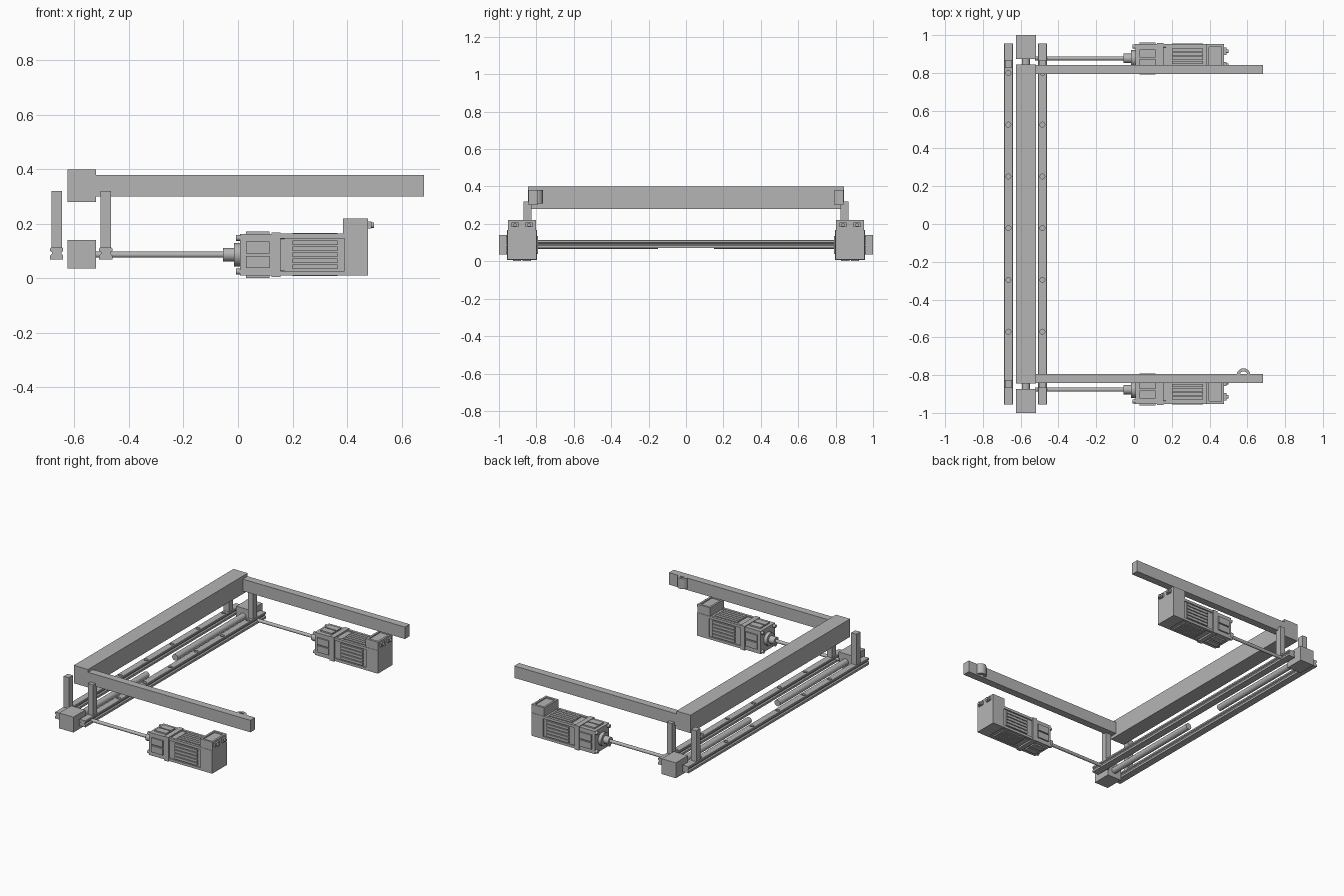
import bpy, bmesh, math
from mathutils import Matrix

cube = bpy.data.objects.get("Cube")
if cube:
    bpy.data.objects.remove(cube, do_unlink=True)

steel = bpy.data.materials.new("steel grey")
steel.use_nodes = True
steel.diffuse_color = (0.46, 0.46, 0.46, 1)
steel.node_tree.nodes["Principled BSDF"].inputs["Base Color"].default_value = (0.46, 0.46, 0.46, 1)


def finish(name, bm, smooth=False):
    bmesh.ops.recalc_face_normals(bm, faces=bm.faces)
    mesh = bpy.data.meshes.new(name)
    bm.to_mesh(mesh)
    bm.free()
    mesh.materials.append(steel)
    ob = bpy.data.objects.new(name, mesh)
    bpy.context.scene.collection.objects.link(ob)
    if smooth:
        bpy.ops.object.select_all(action='DESELECT')
        ob.select_set(True)
        bpy.context.view_layer.objects.active = ob
        bpy.ops.object.shade_smooth_by_angle(angle=math.radians(35))
    return ob


def add_box(bm, x, y, z):
    """Box from (min, max) ranges."""
    m = Matrix.Translation([(a + b) / 2 for a, b in (x, y, z)])
    m = m @ Matrix.Diagonal([b - a for a, b in (x, y, z)] + [1])
    bmesh.ops.create_cube(bm, size=1, matrix=m)


def box(name, x, y, z):
    bm = bmesh.new()
    add_box(bm, x, y, z)
    return finish(name, bm)


def add_cyl(bm, axis, r, centre, length, sides=32):
    turn = {'x': Matrix.Rotation(math.pi / 2, 4, 'Y'),
            'y': Matrix.Rotation(math.pi / 2, 4, 'X'), 'z': Matrix()}[axis]
    bmesh.ops.create_cone(bm, cap_ends=True, segments=sides, radius1=r, radius2=r,
                          depth=length, matrix=Matrix.Translation(centre) @ turn)


def cyl(name, axis, r, centre, length):
    bm = bmesh.new()
    add_cyl(bm, axis, r, centre, length)
    return finish(name, bm, True)


def extrude(name, points, direction, smooth=False):
    bm = bmesh.new()
    face = bm.faces.new([bm.verts.new(p) for p in points])
    new = bmesh.ops.extrude_face_region(bm, geom=[face])["geom"]
    bmesh.ops.translate(bm, vec=direction,
                        verts=[v for v in new if isinstance(v, bmesh.types.BMVert)])
    return finish(name, bm, smooth)


def cut(ob, cutter):
    mod = ob.modifiers.new("cut", 'BOOLEAN')
    mod.operation = 'DIFFERENCE'
    mod.solver = 'EXACT'
    mod.object = cutter
    bpy.context.view_layer.update()
    result = bpy.data.meshes.new_from_object(
        ob.evaluated_get(bpy.context.evaluated_depsgraph_get()))
    ob.modifiers.clear()
    ob.data = result
    bpy.data.objects.remove(cutter, do_unlink=True)


AXIS_Z = 0.087   # height of the drive line
DRIVE_Y = 0.877  # distance of each drive line from the middle

# Upper frame
box("cross_beam", (-0.625, -0.52), (-0.845, 0.845), (0.28, 0.40))

# Guide rails with a waisted profile and counterbored holes
half = [(0.024, 0.07), (0.024, 0.084), (0.017, 0.091), (0.017, 0.096), (0.024, 0.1), (0.024, 0.11), (0.021, 0.113)]
outline = half + [(-x, z) for x, z in reversed(half)]
for side, rx in (("outer", -0.665), ("inner", -0.485)):
    rail = extrude(side + "_rail", [(rx + x, -0.955, z) for x, z in outline], (0, 1.91, 0))
    holes = bmesh.new()
    for i in range(7):
        y = 0.8 - 0.274 * i
        add_cyl(holes, 'z', 0.013, (rx, y, 0.113), 0.03, 20)
    cut(rail, finish("hole_cutter", holes))


def motor(name, cy):
    cz = AXIS_Z

    def block(part, x0, x1, h):
        box(f"{name}_{part}", (x0, x1), (cy - h, cy + h), (cz - h, cz + h))

    # Shaft coupling and front collar
    cyl(name + "_coupling", 'x', 0.025, (-0.03, cy, cz), 0.05)
    cyl(name + "_collar", 'x', 0.043, (-0.002, cy, cz), 0.026)
    # Gearbox, joint flange, motor body, end cap
    block("gearbox", 0.008, 0.122, 0.076)
    block("flange", 0.122, 0.155, 0.081)
    block("body", 0.155, 0.39, 0.07)
    block("end_cap", 0.39, 0.477, 0.077)

    # Flange bolts at both ends of the gearbox
    bolts = bmesh.new()
    for sy in (-1, 1):
        for sz in (-1, 1):
            add_cyl(bolts, 'x', 0.011, (0.002, cy + sy * 0.062, cz + sz * 0.062), 0.02, 16)
            add_cyl(bolts, 'x', 0.009, (0.16, cy + sy * 0.066, cz + sz * 0.066), 0.02, 16)
    finish(name + "_bolts", bolts, True)

    # Cooling fins and raised pads, repeated on the four sides
    fins = bmesh.new()
    pads = bmesh.new()
    for quarter in range(4):
        spin = Matrix.Translation((0, cy, cz)) @ Matrix.Rotation(quarter * math.pi / 2, 4, 'X')
        for bm, shapes in (
                (fins, [((0.2, 0.365), (w - 0.0085, w + 0.0085), (0.065, 0.079))
                        for w in (-0.044, -0.022, 0, 0.022, 0.044)]
                 + [((0.155, 0.39), (s - 0.008, s + 0.008), (0.06, 0.077)) for s in (-0.069, 0.069)]),
                (pads, [((0.03, 0.115), (w - 0.022, w + 0.022), (0.07, 0.085)) for w in (-0.026, 0.026)])):
            for shape in shapes:
                old = set(bm.verts)
                add_box(bm, *shape)
                bmesh.ops.transform(bm, matrix=spin, verts=[v for v in bm.verts if v not in old])
    finish(name + "_fins", fins)
    finish(name + "_pads", pads)

    # Terminal box with a recessed lid and two plugs
    terminal = box(name + "_terminal_box", (0.385, 0.477), (cy - 0.075, cy + 0.075), (0.16, 0.22))
    cut(terminal, box("lid_cutter", (0.398, 0.464), (cy - 0.06, cy + 0.06), (0.212, 0.25)))
    for i, off in enumerate((-0.038, 0.038)):
        box(f"{name}_plug_{i + 1}", (0.47, 0.489), (cy + off - 0.019, cy + off + 0.019), (0.183, 0.208))
        cyl(f"{name}_plug_tip_{i + 1}", 'x', 0.01, (0.49, cy + off, 0.195), 0.018)


# Parts repeated at the front and the back
for side, s in (("front", -1), ("back", 1)):
    def span(a, b):
        return tuple(sorted((s * a, s * b)))

    box(side + "_arm", (-0.52, 0.682), span(0.793, 0.843), (0.30, 0.38))
    for place, px in (("outer", -0.665), ("inner", -0.485)):
        box(f"{side}_{place}_post", (px - 0.019, px + 0.019), span(0.826, 0.868), (0.108, 0.32))
    box(side + "_angle_drive", (-0.625, -0.52), span(0.873, 1.0), (0.037, 0.14))
    cyl(side + "_spindle", 'y', 0.021, (-0.572, s * 0.515, AXIS_Z), 0.73)
    cyl(side + "_drive_shaft", 'x', 0.011, (-0.28, s * DRIVE_Y, AXIS_Z), 0.49)
    motor(side + "_motor", s * DRIVE_Y)

# Half-ring lug on the inner face of the front arm
arc = [(r * math.cos(t * math.pi / 16), r * math.sin(t * math.pi / 16))
       for r, steps in ((0.036, range(17)), (0.02, range(16, -1, -1))) for t in steps]
extrude("arm_lug", [(0.58 + x, -0.8 + y, 0.31) for x, y in arc], (0, 0, 0.07), True)
